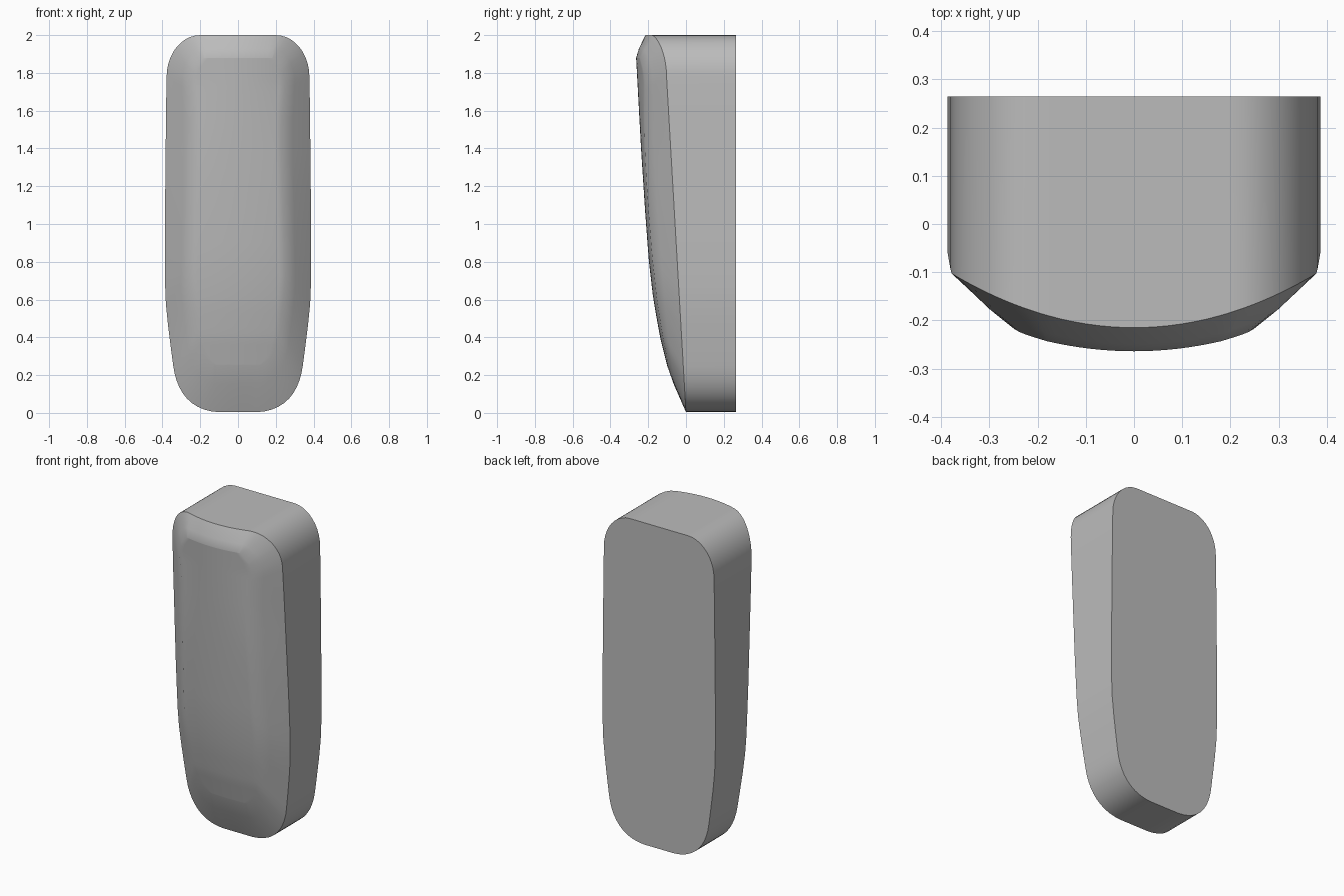
import bpy
import bmesh
from math import sin, cos, pi

cube = bpy.data.objects.get("Cube")
if cube:
    bpy.data.objects.remove(cube)

BACK_Y = 0.265
COLS = 16


def lookup(table, z):
    """Smooth interpolation through a short (z, value) table, z ascending."""
    if z <= table[0][0]:
        return table[0][1]
    for i in range(len(table) - 1):
        (z0, v0), (z1, v1) = table[i], table[i + 1]
        if z <= z1:
            t = (z - z0) / (z1 - z0)
            return v0 + (v1 - v0) * t
    return table[-1][1]


# Half outline from the flat top edge down to the flat bottom edge
def outline():
    pts = []
    for i in range(11):                                   # top corner
        a = pi / 2 * i / 10
        pts.append((0.2 + 0.178 * sin(a), 1.78 + 0.22 * cos(a)))
    pts += [(0.381, 1.6), (0.383, 1.4), (0.385, 1.2), (0.387, 1.0),
            (0.387, 0.8), (0.386, 0.68), (0.382, 0.58), (0.37, 0.46), (0.355, 0.34)]
    p0, p1, p2, p3 = (0.343, 0.25), (0.325, 0.11), (0.25, 0.01), (0.1, 0.004)
    for i in range(11):                                   # bottom corner
        t = i / 10
        b = ((1 - t) ** 3, 3 * t * (1 - t) ** 2, 3 * t * t * (1 - t), t ** 3)
        pts.append(tuple(sum(w * p[k] for w, p in zip(b, (p0, p1, p2, p3))) for k in (0, 1)))
    return pts


# Depth of the sharp rim where the front meets the walls
def rim_y(x, z):
    if z > 1.78:
        return -0.215 + 0.112 * (x / 0.378) ** 2
    return -0.103 * z / 1.78


RIDGE = [(0.25, -0.1), (0.4, -0.137), (0.6, -0.173), (0.8, -0.196), (1.0, -0.212),
         (1.4, -0.238), (1.88, -0.264)]
HALF_WIDTH = [(0.25, 0.12), (0.3, 0.18), (0.4, 0.215), (0.7, 0.25), (1.0, 0.24),
              (1.5, 0.225), (1.75, 0.25), (1.82, 0.235), (1.88, 0.18)]
CROWN = [(0.25, 0.02), (1.3, 0.02), (1.75, 0.04)]


# Gently crowned central panel
def panel_point(x, z):
    return (x, lookup(RIDGE, z) + lookup(CROWN, z) * (x / 0.25) ** 2, z)


side = outline()
rows = len(side)
bm = bmesh.new()

panel = []
for x, z in side:
    zi = 0.25 + z / 2 * 1.63
    w = lookup(HALF_WIDTH, zi)
    panel.append([bm.verts.new(panel_point(w * (2 * c / COLS - 1), zi)) for c in range(COLS + 1)])

# Grid cells around the panel border, clockwise
border = ([(0, c) for c in range(COLS + 1)] + [(r, COLS) for r in range(1, rows)]
          + [(rows - 1, c) for c in range(COLS - 1, -1, -1)]
          + [(r, 0) for r in range(rows - 2, 0, -1)])
inner = [panel[r][c] for r, c in border]
rim, back = [], []
for r, c in border:
    x, z = side[r][0] * (2 * c / COLS - 1), side[r][1]
    rim.append(bm.verts.new((x, rim_y(abs(x), z), z)))
    back.append(bm.verts.new((x, BACK_Y, z)))

# Slightly rounded shoulder loop between rim and panel
shoulder = []
for a, b in zip(rim, inner):
    p = a.co.lerp(b.co, 0.6)
    p.y -= 0.005
    shoulder.append(bm.verts.new(p))


def bridge(a, b):
    n = len(a)
    return [bm.faces.new((a[i], a[(i + 1) % n], b[(i + 1) % n], b[i])) for i in range(n)]


for r in range(rows - 1):
    for c in range(COLS):
        bm.faces.new((panel[r][c], panel[r][c + 1], panel[r + 1][c + 1], panel[r + 1][c]))
bridge(inner, shoulder)
bridge(shoulder, rim)
bridge(rim, back)
back_face = bm.faces.new(back)
bmesh.ops.recalc_face_normals(bm, faces=bm.faces)

# Smooth surfaces, sharp rim and back edge
for f in bm.faces:
    f.smooth = f is not back_face
for loop in (rim, back):
    for i, v in enumerate(loop):
        bm.edges.get((v, loop[(i + 1) % len(loop)])).smooth = False

mesh = bpy.data.meshes.new("body")
bm.to_mesh(mesh)
bm.free()
body = bpy.data.objects.new("body", mesh)
bpy.context.collection.objects.link(body)

grey = bpy.data.materials.new("plain_grey")
grey.use_nodes = True
colour = (0.5, 0.5, 0.5, 1)
grey.diffuse_color = colour
grey.node_tree.nodes["Principled BSDF"].inputs["Base Color"].default_value = colour
mesh.materials.append(grey)
